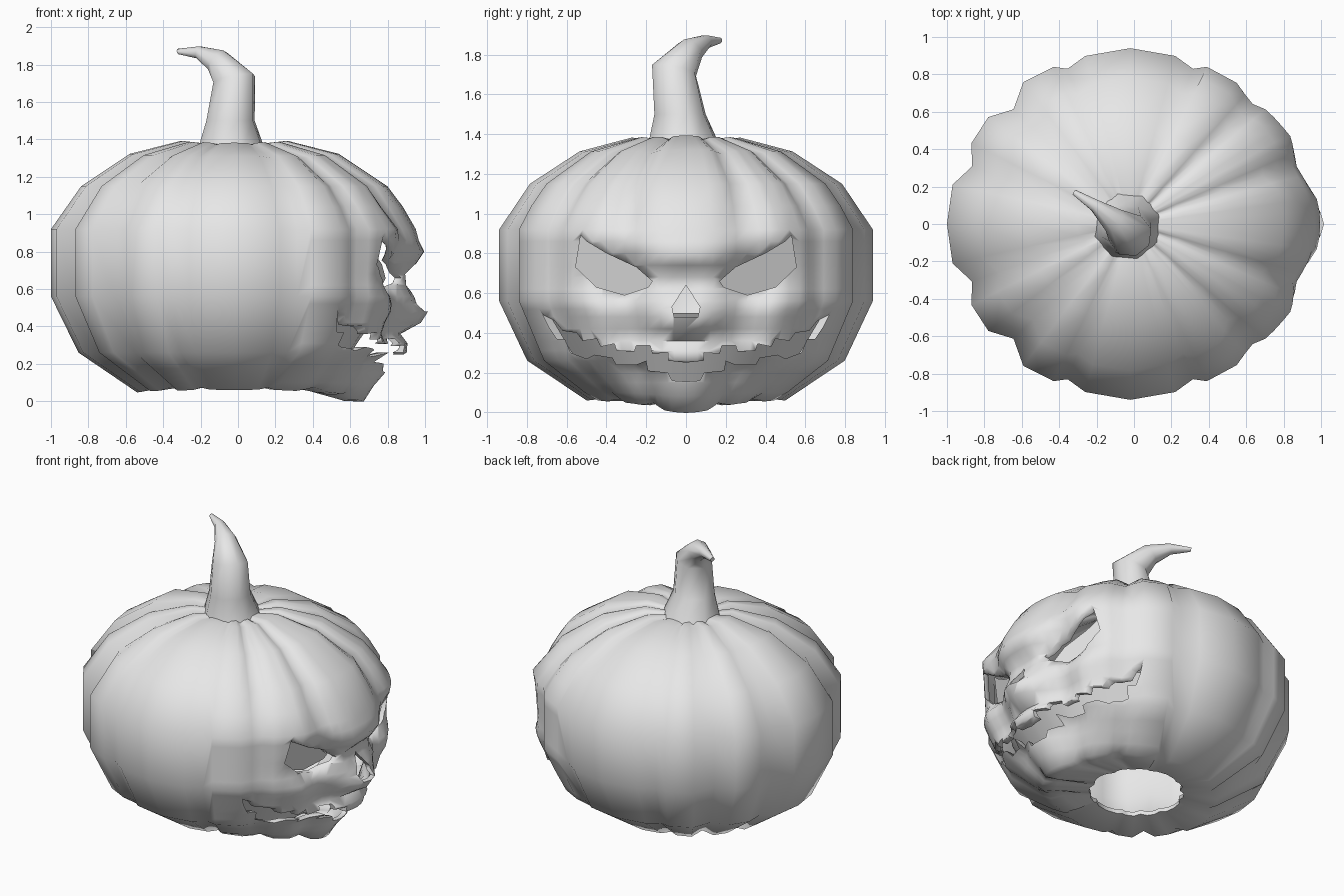
import bpy, bmesh, math
from mathutils import Vector

if "Cube" in bpy.data.objects:
    bpy.data.objects.remove(bpy.data.objects["Cube"])

grey = bpy.data.materials.new("plain_grey")
grey.diffuse_color = (0.8, 0.8, 0.8, 1)
grey.use_nodes = True
grey.node_tree.nodes["Principled BSDF"].inputs["Base Color"].default_value = grey.diffuse_color


def make_object(name, bm):
    bmesh.ops.recalc_face_normals(bm, faces=bm.faces)
    mesh = bpy.data.meshes.new(name)
    bm.to_mesh(mesh)
    bm.free()
    mesh.materials.append(grey)
    ob = bpy.data.objects.new(name, mesh)
    bpy.context.collection.objects.link(ob)
    return ob


def activate(ob):
    bpy.ops.object.select_all(action='DESELECT')
    ob.select_set(True)
    bpy.context.view_layer.objects.active = ob


def interp(table, x):
    for (a, u), (b, v) in zip(table, table[1:]):
        if x <= b:
            return u + (v - u) * (x - a) / (b - a)
    return table[-1][1]


def gauss(d, s):
    return math.exp(-(d / s) ** 2)


# Rib outline over one quadrant (angle, radius): wide, narrow, narrow, wide
RIBS = [(0, .98), (12.5, .973), (20, .90), (27, .953), (37, .95), (44.5, .875),
        (53, .95), (64, .935), (68, .895), (75, .93), (90, .94)]
# Same outline where the face is carved
FACE_RIBS = [(0, .97), (10, .96), (14, .925), (20, .90), (29.5, .955), (40, .948),
             (44.5, .915), (48.5, .925), (53, .945), (64, .935)]
# Side profile, bottom rim to crown (height, scale)
SIDE = [(.05, .53), (.26, .85), (.56, 1), (.92, 1)]
FACE_Z = (.05, .10, .15, .20, .26, .31, .36, .42, .48, .52, .56, .62, .68, .74, .80, .86, .92)
ROWS = [(.09, .31), (.055, .42)] + [(z, interp(SIDE, z)) for z in FACE_Z]
ROWS += [(1.04, .925), (1.15, .835), (1.32, .57), (1.39, .29), (1.375, .15)]
KEEP = {.09, .05, .26, .56, .92, 1.15, 1.32, 1.39, 1.375}
CX = -.02


def face_push(y, z):
    """Forward bulge of the carved face."""
    y = abs(y)
    brow = .75 + .36 * y
    d = .045 * gauss(z - brow, .075) * gauss(y - .28, .24)            # brow
    d += .04 * gauss(y, .14) * gauss(z - .80, .06)                    # mid brow
    d -= .08 * gauss(y - .33, .18) * gauss(z - .66, .09)              # eye socket
    d -= .07 * gauss(y, .12) * gauss(z - .66, .07)                    # nose bridge
    d += .10 * gauss(y, .12) * gauss(z - .46, .06)                    # nose
    d += .04 * gauss(y, .12) * gauss(z - .44, .04)                    # nose tip
    d += .02 * gauss(y - .10, .05) * gauss(z - .47, .05)              # nostrils
    d += .03 * gauss(y - .4, .2) * gauss(z - .47, .09)                # cheeks
    lip = .28 + .25 * y * y
    d += .11 * gauss(y, .45) * gauss(z - lip, .05)                    # upper lip
    d += .18 * gauss(y, .38) * gauss(z - .06, .10)                    # chin
    d += .08 * gauss(y, .40) * gauss(z - .17, .04)                    # lower lip
    return d


def body_point(deg, z, scale):
    folded = abs((deg + 180) % 360 - 180)
    front = folded < 58
    r = interp(RIBS, folded if folded <= 90 else 180 - folded)
    depth = .97 - r
    if front:  # shallower ribs on the face
        carved = max(0, min(1, (1.15 - z) / .2))
        r += (interp(FACE_RIBS, folded) - r) * carved
    a = math.radians(deg)
    x, y = r * scale * math.cos(a), r * scale * math.sin(a)
    if z > 1.2:
        z -= depth * .25
    elif z < .06:
        z += depth * .3
    if front and z < 1.2 and scale > .4:
        fade = min(1, (58 - folded) / 10)
        x += face_push(y, z) * fade
        if z < .12:
            z -= .05 * gauss(y, .22) * gauss(z - .05, .05) * fade
    return (x + CX, y, z)


# Ribbed hollow body, finer across the face
half = sorted(set([a for a, _ in RIBS] + [180 - a for a, _ in RIBS]
                  + [4, 8, 16, 23.5, 29.5, 33, 40.5, 48.5]))
angles = [-a for a in reversed(half) if 0 < a < 180] + half
bm = bmesh.new()
rings = [[bm.verts.new(body_point(a, z, s)) for a in angles] for z, s in ROWS]
n = len(angles)
for lo, hi in zip(rings, rings[1:]):
    for i in range(n):
        j = (i + 1) % n
        bm.faces.new((lo[i], lo[j], hi[j], hi[i]))
crown = bm.verts.new((CX, 0, 1.37))
for i in range(n):
    bm.faces.new((rings[-1][i], rings[-1][(i + 1) % n], crown))
# Fewer rows around the sides and back
extra = []
for (z, _), ring in zip(ROWS, rings):
    if z not in KEEP:
        for i in range(n):
            j = (i + 1) % n
            if abs(angles[i]) >= 64 and abs(angles[j]) >= 64:
                extra.append(bm.edges.get((ring[i], ring[j])))
bmesh.ops.dissolve_edges(bm, edges=[e for e in extra if e], use_verts=True)
body = make_object("pumpkin_body", bm)
wall = body.modifiers.new("wall", 'SOLIDIFY')
wall.thickness = .03
wall.offset = -1

# Cutter for the eyes, nose and toothed mouth, as (y, z) outlines
EYE = [(.53, .89), (.555, .73), (.45, .63), (.31, .59), (.19, .63), (.17, .66),
       (.25, .73), (.40, .80), (.50, .86)]
NOSE = [(0, .64), (.07, .53), (.06, .48)]
MOUTH = [(0, .25), (.09, .26), (.09, .30), (.17, .295), (.18, .335), (.25, .335),
         (.26, .305), (.35, .31), (.36, .345), (.43, .33), (.45, .37), (.52, .36),
         (.55, .40), (.62, .41), (.66, .46), (.72, .49), (.69, .43), (.65, .37),
         (.61, .37), (.58, .30), (.50, .27), (.46, .29), (.37, .275), (.35, .24),
         (.25, .24), (.20, .26), (.19, .21), (.09, .20), (.07, .16), (0, .155)]


def mirrored(pts):
    return pts + [(-y, z) for y, z in reversed(pts) if y > 0]


bm = bmesh.new()
for outline in (EYE, [(-y, z) for y, z in EYE], mirrored(NOSE), mirrored(MOUTH)):
    m = len(outline)
    back = [bm.verts.new((.15, y, z)) for y, z in outline]
    fore = [bm.verts.new((1.35, y, z)) for y, z in outline]
    bm.faces.new(back)
    bm.faces.new(fore)
    for i in range(m):
        j = (i + 1) % m
        bm.faces.new((back[i], back[j], fore[j], fore[i]))
cutter = make_object("face_cutter", bm)
cutter.hide_render = True

carve = body.modifiers.new("carve", 'BOOLEAN')
carve.operation = 'DIFFERENCE'
carve.solver = 'EXACT'
carve.object = cutter
activate(body)
bpy.ops.object.modifier_apply(modifier="wall")
bpy.ops.object.modifier_apply(modifier="carve")
bpy.ops.object.shade_smooth_by_angle(angle=math.radians(72))
bpy.data.objects.remove(cutter, do_unlink=True)

# Flat backings just inside the eyes
bm = bmesh.new()
for side in (-1, 1):
    pts = [(.38 + (y - .38) * 1.06, .72 + (z - .72) * 1.06) for y, z in EYE]
    bm.faces.new([bm.verts.new((.865 - .42 * y + .22 * (z - .7), side * y, z))
                  for y, z in pts])
make_object("eye_backing", bm)

# Curved, forward-leaning backing behind the mouth
bm = bmesh.new()
arc = [math.radians(-62 + 12.4 * k) for k in range(11)]
low, high = [[bm.verts.new((CX + r * math.cos(t), r * math.sin(t), z)) for t in arc]
             for z, r in ((.12, .53), (.50, .785))]
for i in range(10):
    bm.faces.new((low[i], low[i + 1], high[i + 1], high[i]))
mouth = make_object("mouth_backing", bm)
activate(mouth)
bpy.ops.object.shade_smooth_by_angle(angle=math.radians(60))

# Bent stem: rings as (centre, axis, radius)
STEM = [((-.035, -.01, 1.34), (0, 0, 1), .19),
        ((-.04, -.03, 1.50), (0, 0, 1), .135),
        ((-.02, -.06, 1.72), (-.2, .2, 1), .118),
        ((-.11, .02, 1.82), (-.8, .5, .7), .07),
        ((-.21, .10, 1.865), (-.85, .5, .2), .035),
        ((-.32, .17, 1.87), (-.85, .5, -.2), .015)]
bm = bmesh.new()
rings = []
for centre, axis, r in STEM:
    w = Vector(axis).normalized()
    u = (Vector((0, 1, 0)).cross(w)).normalized()
    v = w.cross(u)
    rings.append([bm.verts.new(Vector(centre) + r * (u * math.cos(t) + v * math.sin(t)))
                  for t in (math.tau * k / 8 + .3 for k in range(8))])
for lo, hi in zip(rings, rings[1:]):
    for i in range(8):
        j = (i + 1) % 8
        bm.faces.new((lo[i], lo[j], hi[j], hi[i]))
bm.faces.new(rings[-1])
bm.faces.new(rings[0])
stem = make_object("stem", bm)
activate(stem)
bpy.ops.object.shade_smooth_by_angle(angle=math.radians(60))
